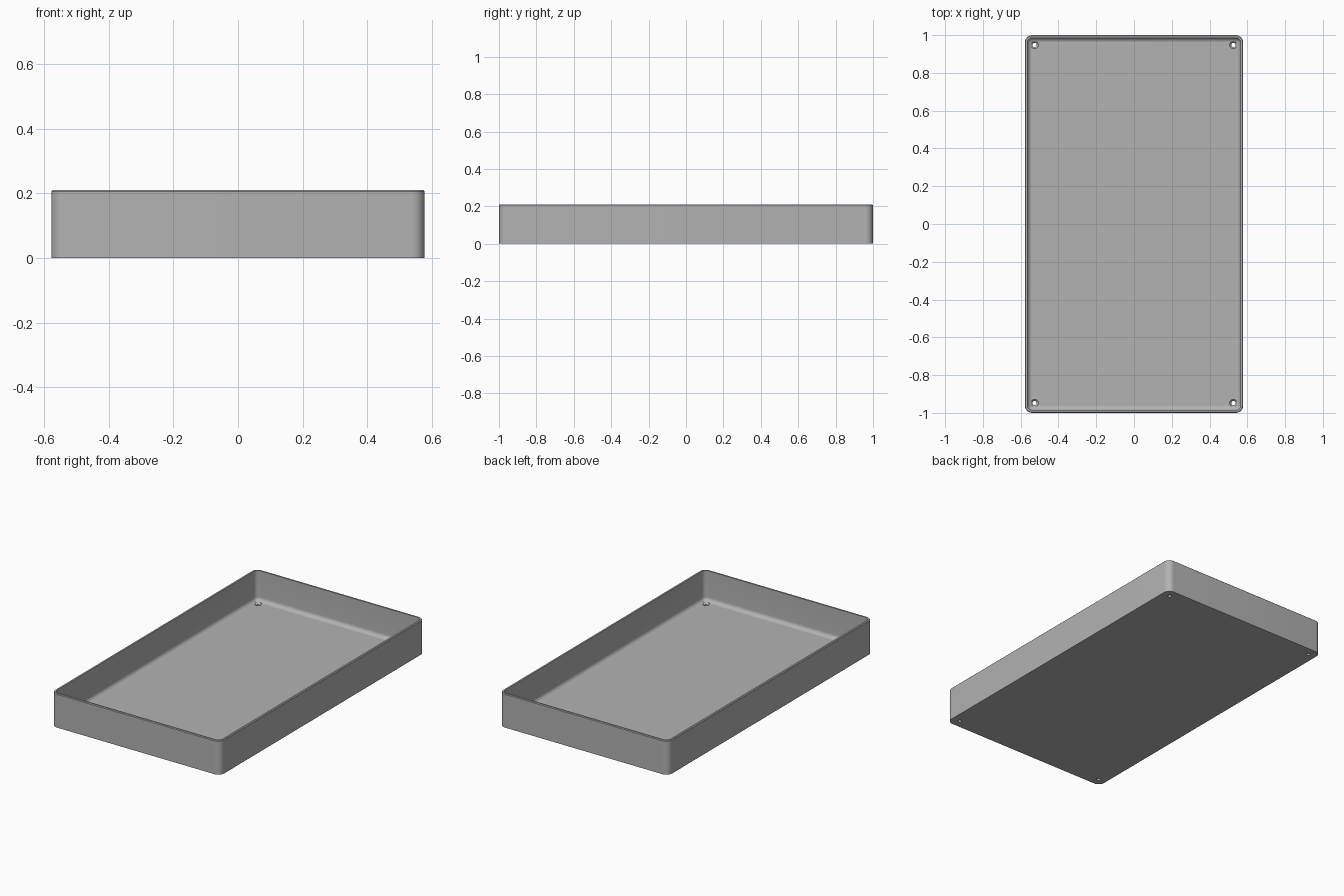
import bpy, bmesh, math

cube = bpy.data.objects.get("Cube")
if cube:
    bpy.data.objects.remove(cube, do_unlink=True)

HALF_X, HALF_Y, HEIGHT = 0.578, 1.0, 0.21
CORNER, WALL, FLOOR, FILLET, RIM = 0.04, 0.014, 0.023, 0.025, 0.004
STEPS = 10

grey = bpy.data.materials.new("plain_grey")
grey.use_nodes = True
grey.diffuse_color = (0.45, 0.45, 0.45, 1)
grey.node_tree.nodes["Principled BSDF"].inputs["Base Color"].default_value = grey.diffuse_color


def make_object(name, bm):
    bmesh.ops.recalc_face_normals(bm, faces=bm.faces)
    mesh = bpy.data.meshes.new(name)
    bm.to_mesh(mesh)
    bm.free()
    obj = bpy.data.objects.new(name, mesh)
    bpy.context.collection.objects.link(obj)
    mesh.materials.append(grey)
    return obj


def rounded_ring(bm, inset, z):
    """Rounded rectangle of vertices, shrunk by inset."""
    r = max(CORNER - inset, 0.001)
    cx, cy = HALF_X - inset - r, HALF_Y - inset - r
    ring = []
    for k, (sx, sy) in enumerate([(1, 1), (-1, 1), (-1, -1), (1, -1)]):
        for i in range(STEPS + 1):
            a = math.pi / 2 * (k + i / STEPS)
            ring.append(bm.verts.new((sx * cx + r * math.cos(a), sy * cy + r * math.sin(a), z)))
    return ring


def loft(bm, rings):
    """Join rings with quads and cap both ends."""
    for a, b in zip(rings, rings[1:]):
        for i in range(len(a)):
            j = (i + 1) % len(a)
            bm.faces.new((a[i], a[j], b[j], b[i]))
    bm.faces.new(rings[0])
    bm.faces.new(rings[-1])


# Tray: wall section from the underside, over the rim, down to the filleted floor
section = [(0, 0), (0, HEIGHT - RIM), (RIM, HEIGHT), (WALL, HEIGHT)]
for i in range(STEPS + 1):
    a = math.pi / 2 * i / STEPS
    section.append((WALL + FILLET * (1 - math.cos(a)), FLOOR + FILLET * (1 - math.sin(a))))
bm = bmesh.new()
loft(bm, [rounded_ring(bm, inset, z) for inset, z in section])
tray = make_object("tray", bm)

# Countersunk screw holes in the four floor corners
hole_section = [(0.011, -0.02), (0.011, FLOOR - 0.009), (0.02, FLOOR), (0.02, FLOOR + 0.02)]
bm = bmesh.new()
for x in (-0.526, 0.526):
    for y in (-0.948, 0.948):
        rings = []
        for r, z in hole_section:
            angles = [math.tau * i / 32 for i in range(32)]
            rings.append([bm.verts.new((x + r * math.cos(a), y + r * math.sin(a), z)) for a in angles])
        loft(bm, rings)
cutter = make_object("screw_hole_cutter", bm)
cutter.hide_render = True

bpy.context.view_layer.objects.active = tray
tray.select_set(True)
cut = tray.modifiers.new("screw_holes", "BOOLEAN")
cut.operation, cut.solver, cut.object = "DIFFERENCE", "EXACT", cutter
bpy.ops.object.modifier_apply(modifier=cut.name)
bpy.data.objects.remove(cutter, do_unlink=True)
bpy.ops.object.shade_smooth_by_angle(angle=math.radians(30))
